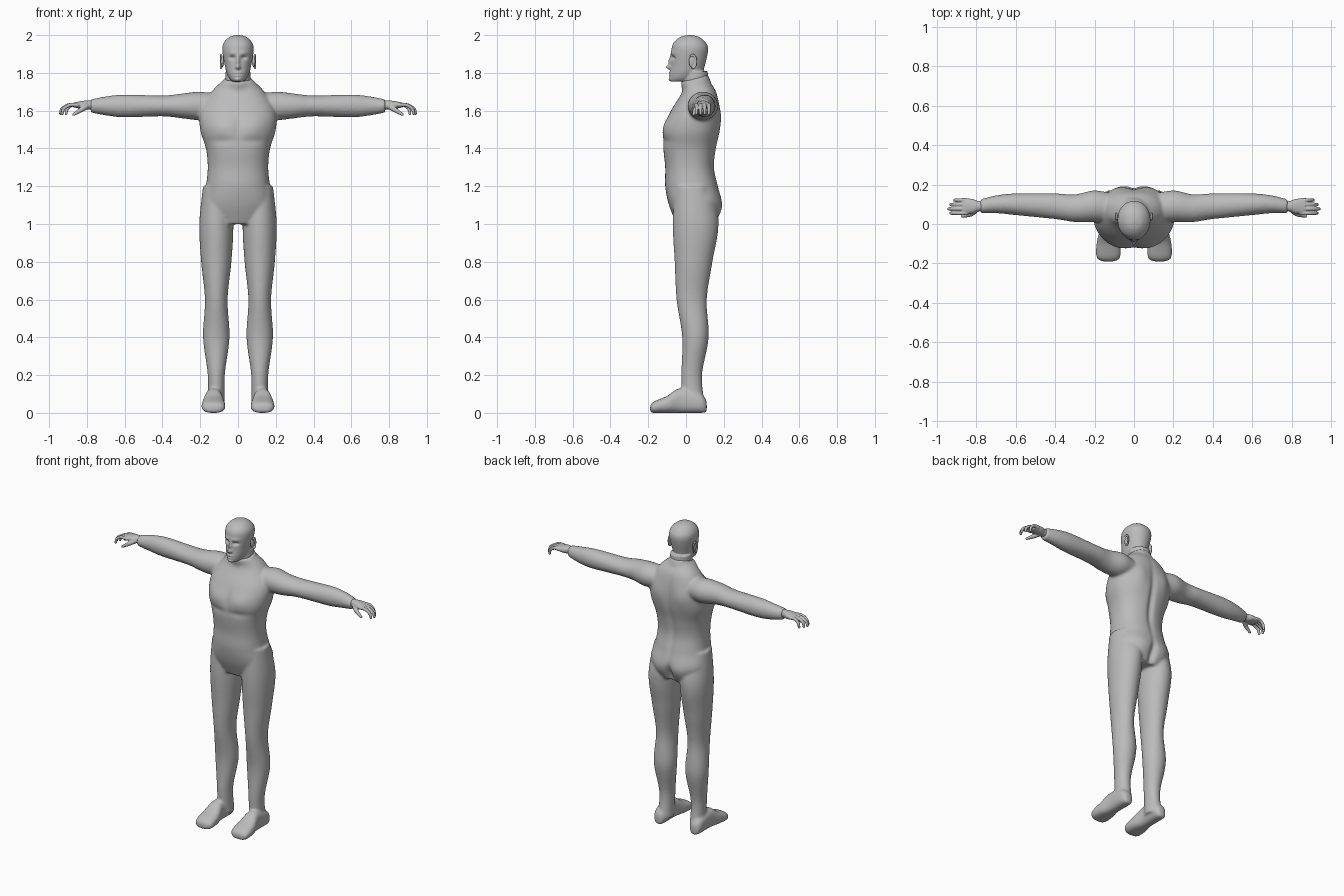
import bpy, bmesh, math
from mathutils import Matrix, Vector

cube = bpy.data.objects.get("Cube")
if cube:
    bpy.data.objects.remove(cube, do_unlink=True)

tone = (.5, .5, .5, 1)
grey = bpy.data.materials.new("plain grey")
grey.use_nodes = True
grey.diffuse_color = tone
grey.node_tree.nodes["Principled BSDF"].inputs["Base Color"].default_value = tone


def spline(keys, steps=8):
    """Smooth curve through the keys, which may hold any number of values."""
    points = []
    last = len(keys) - 1
    for index in range(last):
        before, start, end, after = (keys[max(0, min(last, index + k))] for k in (-1, 0, 1, 2))
        for step in range(steps):
            t = step / steps
            points.append([
                q + t * (r - p + t * (2 * p - 5 * q + 4 * r - w + t * (3 * (q - r) + w - p))) / 2
                for p, q, r, w in zip(before, start, end, after)])
    return points + [list(keys[-1])]


def loft(bm, axis, keys, power=2.0, side=1, sides=64):
    """Closed skin over rings: position on the axis, two centres, two radii."""
    across, along = [k for k in range(3) if k != axis]
    rings = []
    for position, centre_a, centre_b, radius_a, radius_b in spline(keys):
        ring = []
        for index in range(sides):
            angle = math.tau * index / sides
            c, s = math.cos(angle), math.sin(angle)
            point = Vector()
            point[axis] = position
            point[across] = centre_a + radius_a * math.copysign(abs(c) ** (2 / power), c)
            point[along] = centre_b + radius_b * math.copysign(abs(s) ** (2 / power), s)
            point.x *= side
            ring.append(bm.verts.new(point))
        rings.append(ring)
    for low, high in zip(rings, rings[1:]):
        for index in range(sides):
            bm.faces.new((low[index - 1], low[index], high[index], high[index - 1]))
    bm.faces.new(rings[0])
    bm.faces.new(rings[-1])


def ball(bm, centre, radii):
    matrix = Matrix.Translation(centre) @ Matrix.Diagonal((*radii, 1))
    bmesh.ops.create_icosphere(bm, subdivisions=3, radius=1, matrix=matrix)


def beads(bm, path, side):
    """Round tapered tube along points that carry a radius."""
    for x, y, z, radius in spline(path):
        ball(bm, (side * x, y, z), (radius, radius, radius))


def finish(bm, name, voxel, smoothing):
    """Fuse the overlapping skins into one smooth object."""
    bmesh.ops.recalc_face_normals(bm, faces=bm.faces)
    mesh = bpy.data.meshes.new(name)
    bm.to_mesh(mesh)
    bm.free()
    obj = bpy.data.objects.new(name, mesh)
    bpy.context.collection.objects.link(obj)
    fuse = obj.modifiers.new("fuse", "REMESH")
    fuse.mode = "VOXEL"
    fuse.voxel_size = voxel
    relax = obj.modifiers.new("relax", "SMOOTH")
    relax.iterations = smoothing
    bpy.ops.object.select_all(action="DESELECT")
    obj.select_set(True)
    bpy.context.view_layer.objects.active = obj
    bpy.ops.object.convert(target="MESH")
    obj.data.materials.clear()
    obj.data.materials.append(grey)
    obj.data.shade_smooth()
    return obj


def sculpt(obj, facing, middle, bumps):
    """Push soft bumps outwards on the front (-1) or back (1), on both sides."""
    for vertex in obj.data.vertices:
        x, y, z = vertex.co
        mask = max(0, min(1, facing * (y - middle) * 20))
        for bump_x, bump_z, width, height, amount in bumps:
            distance = ((abs(x) - bump_x) / width) ** 2 + ((z - bump_z) / height) ** 2
            vertex.co.y += facing * mask * amount * math.exp(-distance)


# Suited body: trunk as height, depth centre, half width, half depth
trunk = [(1, .05, .14, .1), (1.1, .05, .19, .14), (1.2, .03, .17, .14),
         (1.3, .02, .16, .13), (1.4, .02, .17, .14), (1.5, .03, .2, .15),
         (1.6, .05, .2, .13), (1.7, .07, .14, .09), (1.76, .05, .08, .07)]
bm = bmesh.new()
loft(bm, 2, [(z, 0, y, width, depth) for z, y, width, depth in trunk], 2.3)

# Collar, tipped forward
tilt = Matrix.Translation((0, .05, 1.75)) @ Matrix.Rotation(.3, 4, "X")
bmesh.ops.create_cone(bm, cap_ends=True, segments=48, radius1=.08, radius2=.075, depth=.04, matrix=tilt)

# Sleeves, trouser legs and feet
arm = [(.1, .08, .07, .06), (.2, .09, .08, .075), (.3, .08, .07, .065), (.4, .09, .065, .055),
       (.6, .1, .055, .06), (.7, .1, .045, .05), (.78, .09, .035, .035)]
leg = [(1.2, .03, .07, .09), (1, .05, .09, .12), (.8, .04, .08, .1), (.6, .03, .06, .08),
       (.4, .05, .07, .07), (.2, .03, .045, .055), (.04, .04, .045, .06)]
foot = [(.11, .02, .03), (.08, .04, .05), (-.03, .045, .065), (-.1, .06, .045),
        (-.17, .06, .03), (-.19, .03, .02)]
for side in (1, -1):
    loft(bm, 0, [(x, y, 1.625, depth, height) for x, y, depth, height in arm], 2, side)
    loft(bm, 2, [(z, .115, y, width, depth) for z, y, width, depth in leg], 2, side)
    loft(bm, 1, [(y, .13, height, width, height) for y, width, height in foot], 2.5, side)
body = finish(bm, "suited_body", .008, 7)

# Chest, breastbone and the crease under the ribs
sculpt(body, -1, .03, [(.09, 1.52, .06, .05, .01), (0, 1.5, .02, .07, -.006), (.08, 1.44, .07, .02, -.006)])
# Shoulder blades, spine, buttocks and cleft
sculpt(body, 1, .05, [(.09, 1.57, .05, .07, .01), (0, 1.4, .02, .2, -.014),
                      (.08, 1.06, .05, .06, .01), (0, 1.05, .02, .06, -.025)])

# Head and neck
skull = [(1.755, -.03, .03, .05), (1.77, -.02, .045, .065), (1.8, 0, .06, .085), (1.84, .01, .07, .09),
         (1.92, .02, .083, .097), (1.96, .02, .075, .085), (1.99, .02, .045, .05), (2, .02, .01, .01)]
bm = bmesh.new()
loft(bm, 2, [(z, 0, y, width, depth) for z, y, width, depth in skull], 2.1)
bmesh.ops.create_cone(bm, cap_ends=True, segments=48, radius1=.07, radius2=.065, depth=.14,
                      matrix=Matrix.Translation((0, .05, 1.74)))
head = finish(bm, "head", .004, 5)
# Nose bridge and tip, eye sockets, brows, lips and chin
sculpt(head, -1, 0, [(0, 1.86, .01, .03, .014), (0, 1.83, .012, .01, .022),
                     (.03, 1.88, .016, .01, -.014), (.03, 1.905, .02, .01, .005),
                     (0, 1.8, .02, .005, .007), (0, 1.785, .02, .005, .006), (0, 1.765, .02, .01, .008)])

curl = [(0, 0, .011), (.5, 0, .01), (.9, .02, .009), (1, .045, .008)]
palm = [(.75, .026, .025), (.79, .026, .024), (.82, .037, .022), (.87, .04, .013)]
for side, label in ((1, "left"), (-1, "right")):
    bm = bmesh.new()
    ball(bm, (side * .031, -.045, 1.882), (.015, .012, .008))
    finish(bm, label + "_eye", .002, 1)

    # Ear: curled rim around a thinner plate
    bm = bmesh.new()
    ball(bm, (side * .083, .03, 1.86), (.009, .016, .03))
    turns = [math.radians(angle) for angle in range(60, 300, 30)]
    beads(bm, [(.09, .035 - .018 * math.cos(turn), 1.86 + .035 * math.sin(turn), .006)
               for turn in turns], side)
    finish(bm, label + "_ear", .003, 3)

    # Hand: palm, four curled fingers and a thumb
    bm = bmesh.new()
    loft(bm, 0, [(x, .09, 1.63, depth, height) for x, depth, height in palm], 2.2, side)
    for index, reach in enumerate((.08, .09, .08, .06)):
        beads(bm, [(.85 + reach * along, .055 + .022 * index, 1.63 - drop, radius)
                   for along, drop, radius in curl], side)
    beads(bm, [(.8, .075, 1.625, .017), (.83, .05, 1.605, .013), (.87, .04, 1.58, .008)], side)
    finish(bm, label + "_hand", .003, 4)
